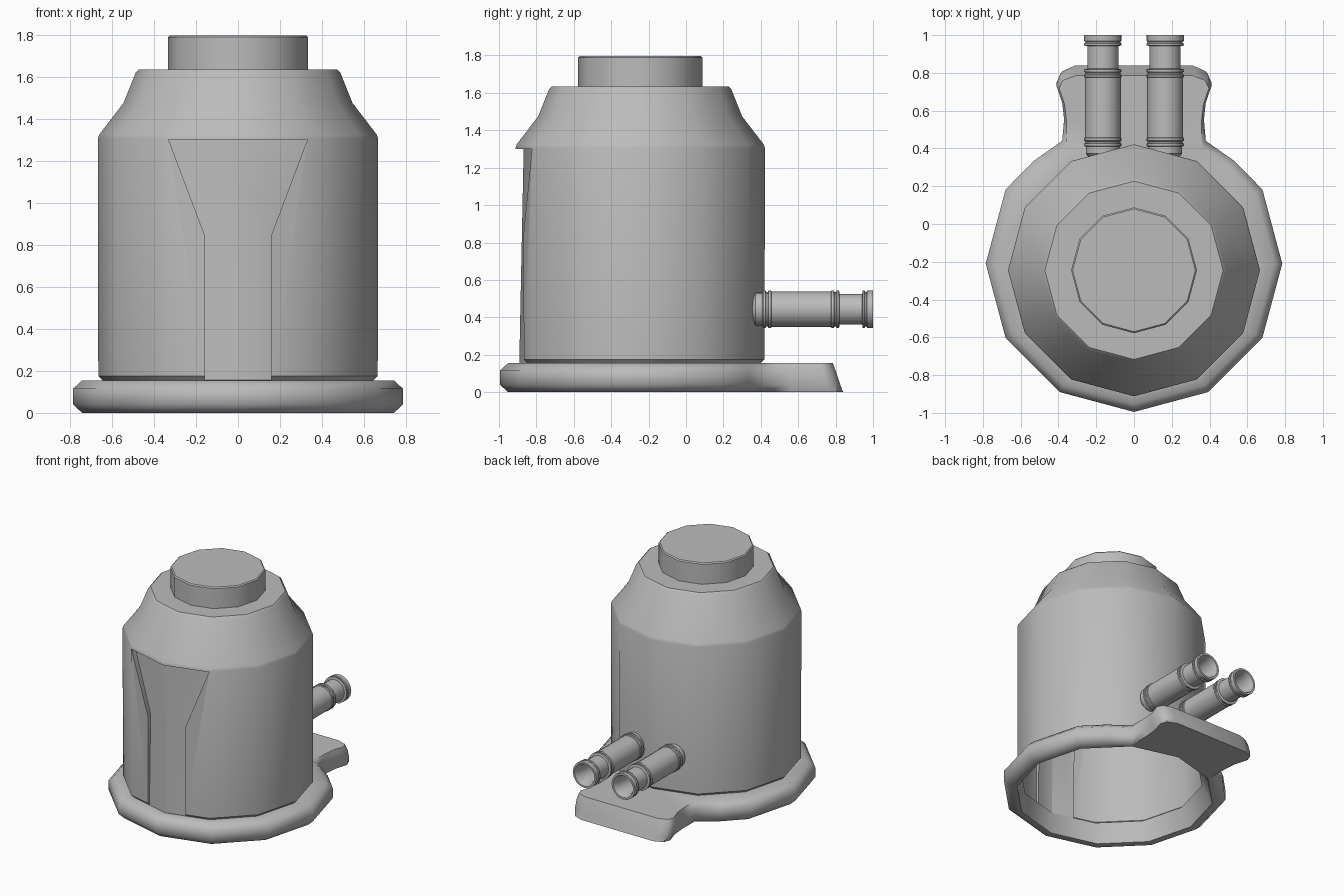
import bpy, bmesh, math
from mathutils import Vector

if "Cube" in bpy.data.objects:
    bpy.data.objects.remove(bpy.data.objects["Cube"])

grey = bpy.data.materials.new("plain_grey")
grey.diffuse_color = (0.5, 0.5, 0.5, 1)
grey.use_nodes = True
grey.node_tree.nodes["Principled BSDF"].inputs["Base Color"].default_value = grey.diffuse_color
CY = -0.245  # centre line of the body


def finish(name, bm, angle):
    bmesh.ops.recalc_face_normals(bm, faces=bm.faces)
    me = bpy.data.meshes.new(name)
    bm.to_mesh(me)
    bm.free()
    me.materials.append(grey)
    ob = bpy.data.objects.new(name, me)
    bpy.context.collection.objects.link(ob)
    smooth(ob, angle)
    return ob


def smooth(ob, angle):
    bpy.ops.object.select_all(action='DESELECT')
    ob.select_set(True)
    bpy.context.view_layer.objects.active = ob
    bpy.ops.object.shade_smooth_by_angle(angle=math.radians(angle))


def bridge(bm, a, b):
    n = len(a)
    for i in range(n):
        j = (i + 1) % n
        bm.faces.new((a[i], a[j], b[j], b[i]))


def circle(r, n=12):
    return [(r * math.cos(2 * math.pi * i / n), r * math.sin(2 * math.pi * i / n))
            for i in range(n)]


def lathe(name, profile, n, place, angle=35, cap_start=True):
    bm = bmesh.new()
    rings = [[bm.verts.new(place(u, v, h)) for u, v in circle(r, n)] for r, h in profile]
    for a, b in zip(rings, rings[1:]):
        bridge(bm, a, b)
    if cap_start:
        bm.faces.new(rings[0])
    bm.faces.new(rings[-1])
    return finish(name, bm, angle)


def upright(u, v, h):
    return (u, v + CY, h)


# Body with sloped shoulder
body = lathe("body", [(0.645, 0.155), (0.665, 0.175), (0.667, 1.305), (0.66, 1.325),
                      (0.545, 1.475), (0.487, 1.62), (0.472, 1.635)], 12, upright)

# Recessed front panel, cut out of the body
bm = bmesh.new()
half = [(0, 1.3), (0.33, 1.3), (0.16, 0.85), (0.16, 0.1), (0, 0.1)]
outline = half + [(-x, z) for x, z in half[3:0:-1]]
front = [bm.verts.new((x, -1.2, z)) for x, z in outline]
back = [bm.verts.new((x, -0.868 + abs(x) * math.tan(math.radians(15))
                      - 0.0205 * (1.3 - z), z)) for x, z in outline]
bridge(bm, front, back)
bm.faces.new(front)
bm.faces.new(back[:5])
bm.faces.new(back[4:] + back[:1])
cutter = finish("panel_cutter", bm, 30)
cutter.hide_render = True
mod = body.modifiers.new("panel", 'BOOLEAN')
mod.operation = 'DIFFERENCE'
mod.solver = 'EXACT'
mod.object = cutter
bpy.context.view_layer.objects.active = body
bpy.ops.object.modifier_apply(modifier=mod.name)
bpy.data.objects.remove(cutter)

# Open underside of the body
bm = bmesh.new()
bm.from_mesh(body.data)
bm.normal_update()
low = [f for f in bm.faces if f.normal.z < -0.9 and f.calc_center_median().z < 0.2]
bmesh.ops.delete(bm, geom=low, context='FACES')
bm.to_mesh(body.data)
bm.free()
smooth(body, 35)

# Top cap
lathe("top_cap", [(0.333, 1.63), (0.333, 1.788), (0.325, 1.796)], 12, upright,
      cap_start=False)

# Base ring with rear tongue
RY = -0.21
arc = [(0.785 * math.sin(math.radians(a)), RY - 0.785 * math.cos(math.radians(a)))
       for a in range(0, 121, 30)]
tongue = [(0.53, 0.335), (0.38, 0.44), (0.37, 0.56), (0.38, 0.66),
          (0.41, 0.76), (0.39, 0.81), (0.32, 0.84)]
right = arc + tongue
base_outline = right + [(-x, y) for x, y in right[:0:-1]]


def base_point(x, y, z, inset, end):
    if y > 0.5:  # tongue, with a sloping end
        k = (y - 0.5) / 0.34
        return (x * (1 - inset * 0.6), y - (0.84 - end) * k, z)
    d = Vector((x, y - RY)) * (1 - inset)
    return (d.x, d.y + RY, z)


bm = bmesh.new()
loops = [[bm.verts.new(base_point(x, y, z, inset, end)) for x, y in base_outline]
         for z, inset, end in [(0, 0.055, 0.84), (0.04, 0, 0.825),
                               (0.115, 0, 0.80), (0.155, 0.055, 0.785)]]
for a, b in zip(loops, loops[1:]):
    bridge(bm, a, b)
hole_low = [bm.verts.new((u, v + RY, 0)) for u, v in circle(0.69)]
hole_top = [bm.verts.new((u, v + CY, 0.155)) for u, v in circle(0.64)]
bridge(bm, hole_low, hole_top)
for outer, inner in ((loops[0], hole_low), (loops[3], hole_top)):
    edges = []
    for ring in (outer, inner):
        edges += [bm.edges.get((ring[i - 1], ring[i])) for i in range(len(ring))]
    bmesh.ops.triangle_fill(bm, edges=edges, use_beauty=True)
finish("base_ring", bm, 50)

# Pair of flanged rear pipes with open ends
pipe = [(0.075, 0.355), (0.09, 0.372), (0.09, 0.41), (0.1, 0.413), (0.1, 0.425),
        (0.093, 0.428), (0.093, 0.438), (0.1, 0.441), (0.1, 0.455), (0.095, 0.458),
        (0.095, 0.775), (0.1, 0.778), (0.1, 0.79), (0.093, 0.793), (0.093, 0.803),
        (0.1, 0.806), (0.1, 0.818), (0.082, 0.822), (0.082, 0.942), (0.1, 0.945),
        (0.1, 0.955), (0.093, 0.958), (0.093, 0.966), (0.1, 0.969), (0.1, 1.0),
        (0.085, 1.0), (0.07, 0.96), (0.07, 0.83)]
for side, label in ((-1, "left"), (1, "right")):
    lathe(label + "_pipe", pipe, 16,
          lambda u, v, h: (side * 0.165 + u, h, 0.443 + v))
